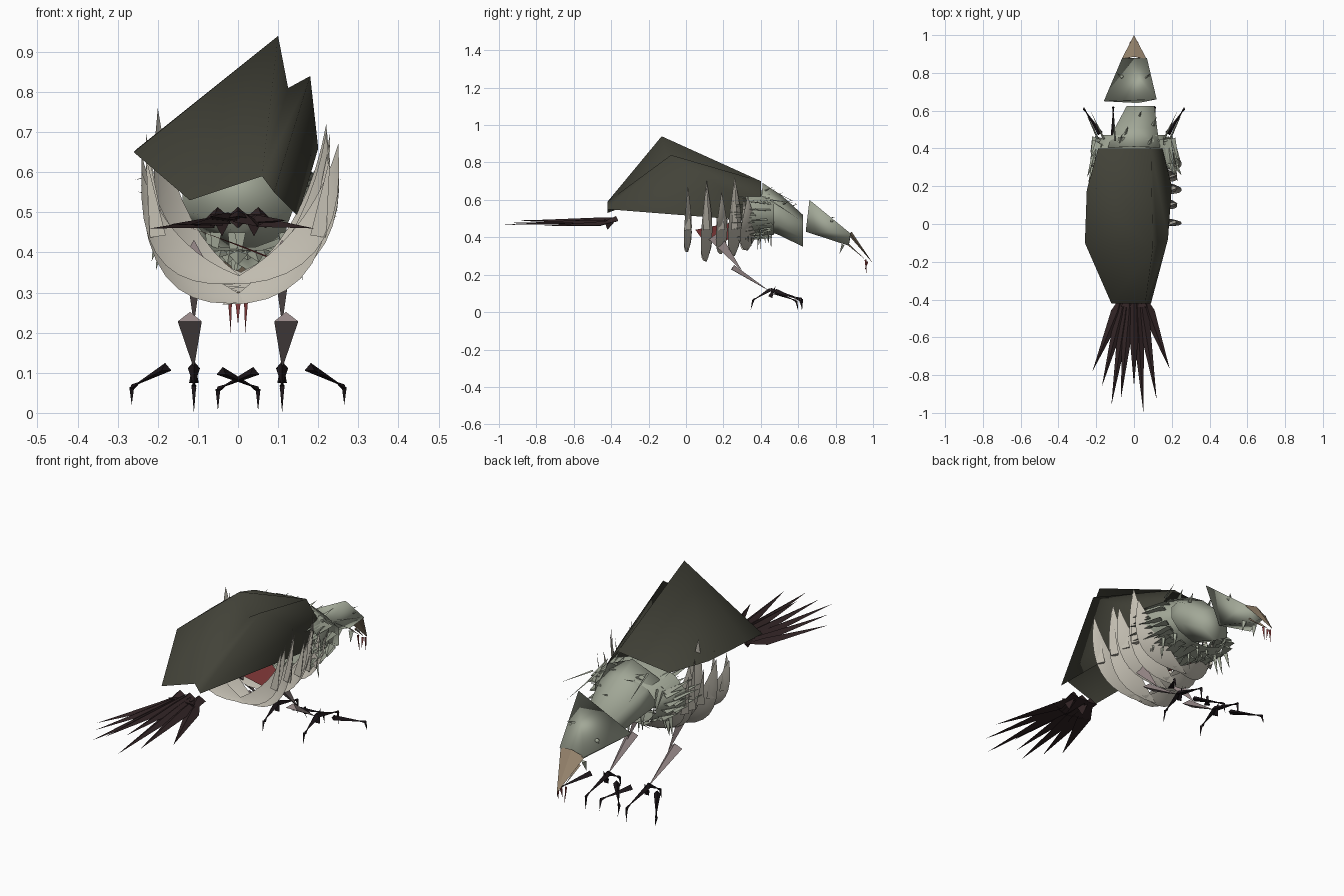
import bpy, math, random
from mathutils import Vector as V

cube = bpy.data.objects.get("Cube")
if cube:
    bpy.data.objects.remove(cube)
rng = random.Random(4)


def material(name, r, g, b):
    m = bpy.data.materials.new(name)
    m.use_nodes = True
    m.diffuse_color = (r, g, b, 1)
    m.node_tree.nodes["Principled BSDF"].inputs["Base Color"].default_value = (r, g, b, 1)
    return m


olive = material("dark olive", .055, .055, .04)
sage = material("grey green", .36, .39, .31)
pale = material("pale feather", .53, .5, .43)
brown = material("dark brown", .032, .018, .019)
red = material("dull red", .22, .04, .04)
tan = material("beak tan", .32, .24, .16)
pink = material("leg pink", .3, .24, .24)
black = material("claw black", .012, .008, .01)


def build(name, verts, faces, mat, smooth=False):
    me = bpy.data.meshes.new(name)
    me.from_pydata([tuple(v) for v in verts], [], faces)
    me.materials.append(mat)
    me.polygons.foreach_set("use_smooth", [smooth] * len(me.polygons))
    ob = bpy.data.objects.new(name, me)
    bpy.context.collection.objects.link(ob)
    return ob


def spikes(name, items, mat):
    """Three-sided spikes: (root, tip, half width, half thickness)."""
    verts, faces = [], []
    for a, b, w, t in items:
        a, b = V(a), V(b)
        d = (b - a).normalized()
        up = V((0, 0, 1)) if abs(d.z) < .9 else V((0, 1, 0))
        side = d.cross(up).normalized()
        up = side.cross(d)
        n = len(verts)
        verts += [a - side * w - up * t, a + side * w - up * t, a + up * t, b]
        faces += [(n, n + 1, n + 3), (n + 1, n + 2, n + 3), (n + 2, n, n + 3), (n, n + 2, n + 1)]
    return build(name, verts, faces, mat)


def loft(name, rings, mat, smooth=False, caps=True):
    n = len(rings[0])
    verts = [v for r in rings for v in r]
    faces = [(k * n + i, k * n + (i + 1) % n, (k + 1) * n + (i + 1) % n, (k + 1) * n + i)
             for k in range(len(rings) - 1) for i in range(n)]
    if caps:
        faces += [tuple(reversed(range(n))), tuple(range(len(verts) - n, len(verts)))]
    return build(name, verts, faces, mat, smooth)


def ring(cx, y, cz, rx, rz, n=6, lean=0):
    out = []
    for i in range(n):
        a = math.tau * (i + .5) / n
        out.append((cx + rx * math.cos(a), y + lean * math.sin(a), cz + rz * math.sin(a)))
    return out


# Folded wings: one open faceted cover over the back
cover = [(-.12, -.42, .53), (.06, -.42, .59), (-.26, -.1, .65), (.1, -.13, .94),
         (-.19, .4, .67), (.09, .4, .7), (-.25, .18, .66),
         (.09, -.42, .55), (.125, -.1, .81), (.18, -.08, .84),
         (.2, .2, .66), (.15, .34, .49), (.15, .4, .62)]
build("wing_cover", cover,
      [(0, 1, 3, 2), (2, 3, 6), (6, 3, 4), (3, 5, 4), (1, 8, 3), (8, 5, 3),
       (1, 7, 9, 8), (8, 9, 5), (7, 11, 10, 9), (10, 11, 12), (9, 10, 12, 5)], olive, True)

# Tail fan
tail = []
for x, y, z in ((-.22, -.78, .46), (-.17, -.86, .47), (-.12, -.96, .47), (-.07, -.93, .49),
                (.05, -1, .465), (.0, -.86, .49), (.12, -.93, .48), (.19, -.77, .46)):
    root = V((x * .28, -.4, .48 + .1 * (.16 - abs(x))))
    mid = root.lerp(V((x, y, z)), .18)
    tail += [(mid, (x, y, z), .033, .01), (mid, root + V((0, .03, .01)), .033, .01)]
tail += [((x, -.37, .5), (x * 1.4, -.5, .46), .03, .014) for x in (-.05, 0, .05)]
tail += [((x, -.41, .49), (x, -.42, .44), .03, .03) for x in (-.04, .04)]
spikes("tail_feathers", tail, brown)


# Pale belly feathers: broad curved blades crossing under the body
def blade(name, y, top, bulge, end, half):
    top, bulge, end = V(top), V(bulge), V(end)
    verts, faces, n = [], [], 10
    for i in range(n + 1):
        t = i / n
        chord = top.lerp(end, t)
        outer = top.lerp(bulge, t).lerp(bulge.lerp(end, t), t)
        w = half * math.sin(math.pi * t) + .001
        inner, ridge = outer.lerp(chord, .6), outer.lerp(chord, .2)
        verts += [(outer.x, y - w, outer.y), (ridge.x, y, ridge.y), (inner.x, y + w, inner.y)]
        if i:
            k = 3 * i
            faces += [(k - 3, k - 2, k + 1, k), (k - 2, k - 1, k + 2, k + 1)]
    return build(name, verts, faces, pale, True)


rows = [(.01, .6, .67, .33, .02), (.11, .64, .7, .28, .03), (.19, .76, .64, .32, .03),
        (.26, .66, .72, .31, .035), (.33, .6, .62, .34, .04)]
for i, (y, left, right, low, half) in enumerate(rows):
    blade("right_belly_feather_%d" % (i + 1), y, (-.2 - .04 * (i < 2), left),
          (-.26, low - .06), (.04, low), half)
    blade("left_belly_feather_%d" % (i + 1), y, (.25 - .03 * (i % 2), right),
          (.28, low - .02), (-.04, low - .01), half)

# Side feathers standing against the flank
flank = []
for s in (-1, 1):
    for y, z in ((.01, .64), (.11, .68), (.19, .62), (.26, .7), (.31, .63)):
        flank.append(((s * .2, y, .44), (s * .23, y, z), .02, .018))
spikes("flank_feathers", flank, pale)

# Ruff around the neck with ragged points
loft("ruff", [ring(0, .32, .53, .23, .13, 12), ring(0, .4, .53, .21, .125, 12),
              ring(0, .47, .52, .17, .11, 12)], sage, True, caps=False)
ruff = []
for i in range(60):
    a = math.tau * i / 60
    c, s = math.cos(a), math.sin(a)
    y = rng.uniform(.34, .46)
    r = rng.uniform(1.05, 1.22)
    ruff.append(((c * .2, y, .52 + s * .12),
                 (c * .21 * r, y - rng.uniform(.08, .18), .52 + s * .125 * r), .024, .005))
for i in range(14):
    x = rng.uniform(-.2, .2)
    y = rng.uniform(.3, .46)
    ruff.append(((x, y, .45), (x * 1.1, y, rng.uniform(.32, .39)), .014, .006))
spikes("ruff_feathers", ruff, sage)
spikes("ruff_quills", [((s * x, .45, .6), (s * (x + .07), .6, z), .006, .003)
                       for s in (-1, 1) for x, z in ((.19, .58), (.16, .5))]
       + [((-.1, .44, .66), (-.11, .6, .58), .006, .003)], sage)

# Neck
loft("neck", [ring(0, .4, .57, .16, .12, 6, .01), ring(.01, .5, .52, .13, .105, 6, .01),
              ring(.035, .625, .435, .085, .085)], sage, True)
spikes("neck_barbs", [((x, y, z), (x + .02, y + .05, z + .02), .01, .004)
                      for x, y, z in ((.08, .42, .65), (-.05, .47, .62), (.1, .52, .58),
                                      (.02, .55, .56), (-.08, .43, .64))], sage)

# Head: a tilted wedge
back = [(-.16, .65, .46), (.02, .64, .43), (.12, .66, .6)]
front = [(-.062, .88, .405), (0, .87, .355), (.068, .88, .42)]
loft("head", [back, front], sage, True)
for x, z in ((-.065, .45), (.078, .49)):
    bpy.ops.mesh.primitive_uv_sphere_add(segments=10, ring_count=6, radius=.01,
                                         location=(x, .78, z))
    eye = bpy.context.object
    eye.name = "left_eye" if x > 0 else "right_eye"
    eye.data.materials.append(sage)
    bpy.ops.object.shade_smooth()
spikes("brow_and_chin_barbs",
       [((s * .05, .76, .47 + s * .03), (s * .09, .8, .48 + s * .03), .008, .004) for s in (-1, 1)]
       + [((s * .03, .84, .36), (s * .035, .82, .31), .014, .008) for s in (-1, 1)], sage)

# Beak: upper plate, hooked red tip and thin lower part
build("upper_beak", [(-.064, .875, .405), (.066, .875, .42), (0, 1, .26), (0, .885, .43)],
      [(0, 3, 2), (3, 1, 2)], tan)
spikes("lower_beak", [((s * .03, .87, .36), (s * .01, .96, .28), .008, .004) for s in (-1, 1)], tan)
spikes("beak_tip", [((s * .02, .96, .28), (s * .018, .965, .2), .005, .005)
                    for s in (-1, 1)] + [((0, .97, .27), (0, .955, .22), .006, .005)], red)

# Red flesh: a slanting sheet under the belly
build("belly_flesh", [(-.06, .05, .44), (.08, .09, .385), (.09, .22, .385), (.0, .25, .42),
                      (-.17, .25, .48)], [(0, 1, 3), (1, 2, 3), (0, 3, 4)], red)

# Legs and feet
for s, label in ((1, "left"), (-1, "right")):
    x = s * .11
    spikes(label + "_leg", [((x, .15, .41), (x, .3, .22), .024, .035),
                            ((x + s * .01, .25, .24), (x, .45, .11), .03, .014)], pink)
    hub = V((x, .45, .12))
    toes = [(hub, (x, .62, .07), (x, .62, 0)),
            (hub, (x, .36, .065), (x, .345, .01)),
            ((s * .18, .48, .115), (s * .265, .61, .065), (s * .265, .62, .02)),
            ((s * .04, .48, .105), (s * -.05, .59, .06), (s * -.05, .6, .005))]
    parts = []
    for a, k, tip in toes:
        parts += [(a, k, .015, .01), (k, tip, .006, .006), (k, V(k).lerp(V(a), .3), .006, .006)]
    parts.append((hub - V((0, 0, .04)), hub + V((0, .03, .02)), .012, .012))
    spikes(label + "_foot", parts, black)
